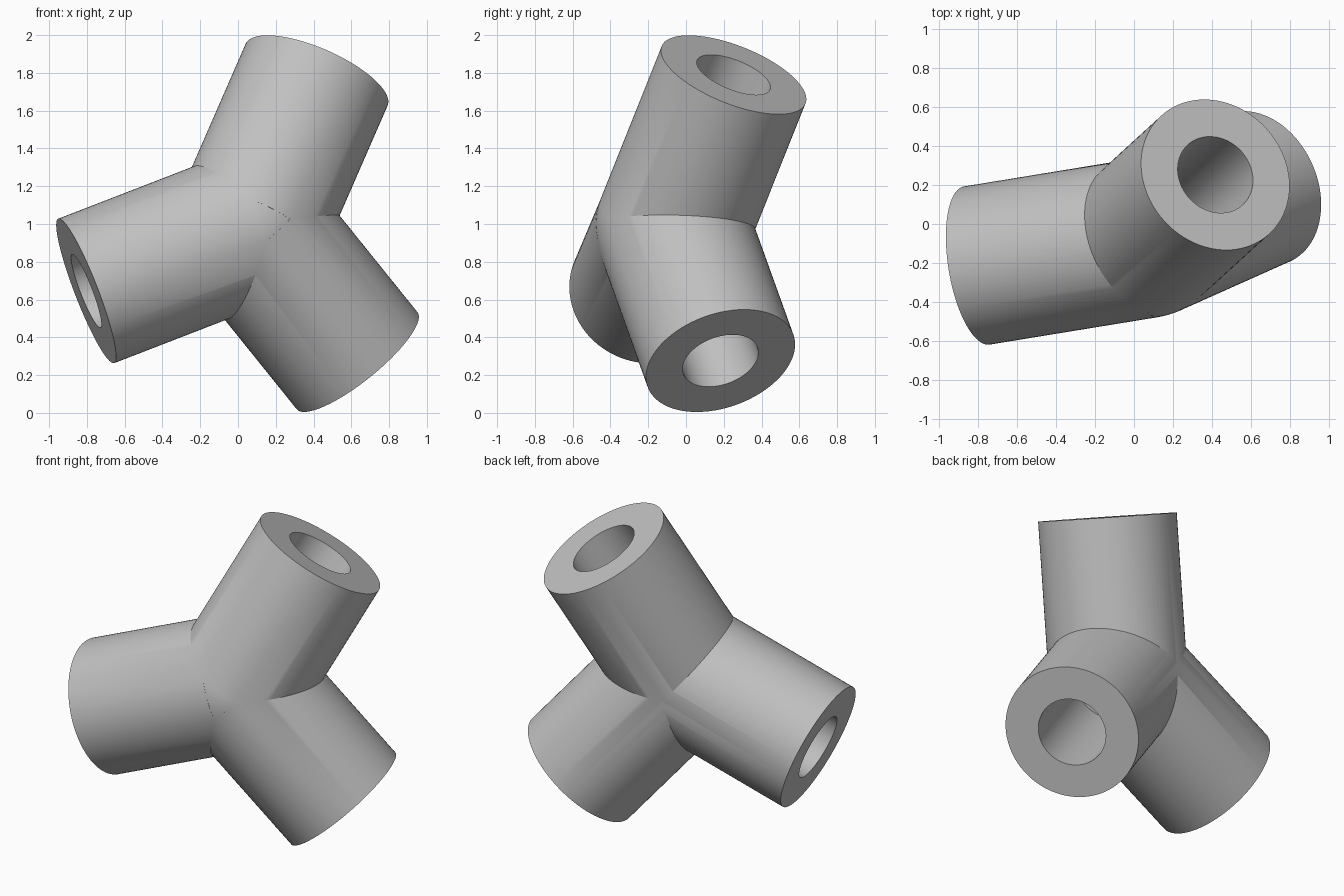
import bpy
import math
from mathutils import Vector

cube = bpy.data.objects.get("Cube")
if cube:
    bpy.data.objects.remove(cube, do_unlink=True)

HUB = Vector((0.063, -0.071, 0.981))
RADIUS, LENGTH = 0.41, 0.94
BORE_RADIUS, BORE_DEPTH = 0.208, 0.78
ARMS = {
    "upper": Vector((0.375, 0.343, 0.859)).normalized(),
    "side": Vector((-0.92, -0.15, -0.356)).normalized(),
    "lower": Vector((0.604, 0.27, -0.75)).normalized(),
}

grey = bpy.data.materials.new("plain grey")
grey.use_nodes = True
colour = (0.53, 0.53, 0.53, 1)
grey.diffuse_color = colour
grey.node_tree.nodes["Principled BSDF"].inputs["Base Color"].default_value = colour


def rod(name, direction, radius, start, end):
    """Cylinder along an arm, between two distances from the hub."""
    bpy.ops.mesh.primitive_cylinder_add(
        vertices=96, radius=radius, depth=end - start,
        location=HUB + direction * (start + end) / 2,
        rotation=direction.to_track_quat("Z", "Y").to_euler())
    obj = bpy.context.object
    obj.name = name
    obj.data.materials.append(grey)
    return obj


def combine(target, other, operation):
    """Apply a boolean and remove the helper."""
    mod = target.modifiers.new(operation.lower(), "BOOLEAN")
    mod.operation, mod.solver, mod.object = operation, "EXACT", other
    bpy.context.view_layer.objects.active = target
    bpy.ops.object.modifier_apply(modifier=mod.name)
    bpy.data.objects.remove(other, do_unlink=True)


# Rounded hub, a hair under the arm radius so the arms blend into it
bpy.ops.mesh.primitive_uv_sphere_add(
    segments=96, ring_count=48, radius=RADIUS - 0.0005, location=HUB)
connector = bpy.context.object
connector.name = "three_way_connector"
connector.data.materials.append(grey)

# Three arms joined to the hub
for name, direction in ARMS.items():
    combine(connector, rod(name + "_arm", direction, RADIUS, 0, LENGTH), "UNION")

# Blind sockets bored into the arm ends
for name, direction in ARMS.items():
    socket = rod(name + "_socket", direction, BORE_RADIUS,
                 LENGTH - BORE_DEPTH, LENGTH + 0.1)
    combine(connector, socket, "DIFFERENCE")

# Smooth walls with crisp rims and seams
bpy.ops.object.select_all(action="DESELECT")
connector.select_set(True)
bpy.context.view_layer.objects.active = connector
bpy.ops.object.shade_smooth_by_angle(angle=math.radians(25))
